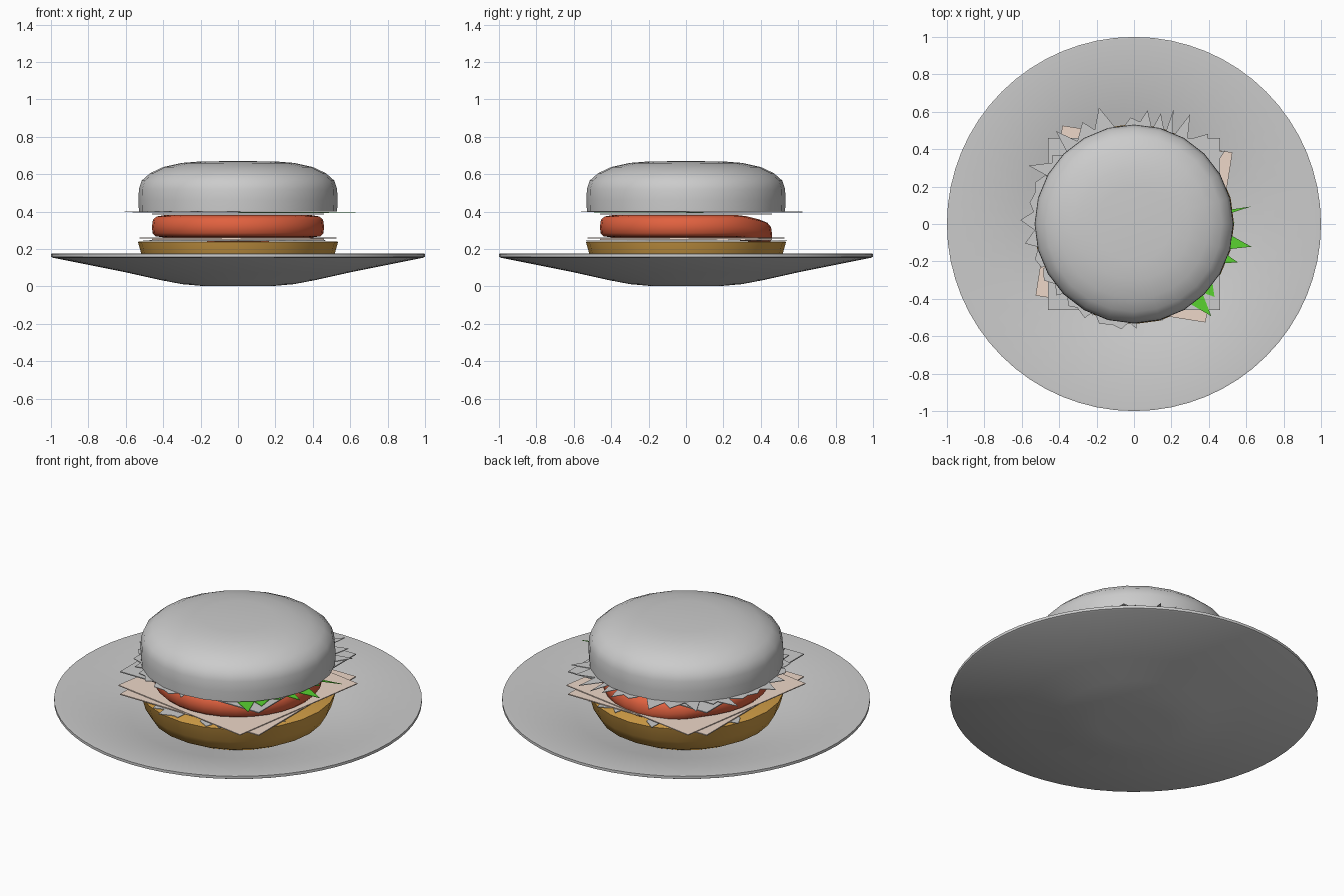
import bpy, bmesh, math, random

if "Cube" in bpy.data.objects:
    bpy.data.objects.remove(bpy.data.objects["Cube"])


def finish(name, bm, color=None, angle=40):
    bmesh.ops.recalc_face_normals(bm, faces=bm.faces)
    me = bpy.data.meshes.new(name)
    bm.to_mesh(me)
    bm.free()
    ob = bpy.data.objects.new(name, me)
    bpy.context.collection.objects.link(ob)
    if color:
        mat = bpy.data.materials.get(color[0]) or bpy.data.materials.new(color[0])
        mat.diffuse_color = (*color[1], 1)
        mat.use_nodes = True
        mat.node_tree.nodes["Principled BSDF"].inputs["Base Color"].default_value = mat.diffuse_color
        me.materials.append(mat)
    if angle:
        bpy.ops.object.select_all(action='DESELECT')
        ob.select_set(True)
        bpy.context.view_layer.objects.active = ob
        bpy.ops.object.shade_smooth_by_angle(angle=math.radians(angle))
    return ob


def revolve(name, profile, sides, color=None):
    """Closed solid of revolution; profile runs from axis to axis."""
    bm = bmesh.new()
    vs = [bm.verts.new((r, 0, z)) for r, z in profile]
    es = [bm.edges.new(p) for p in zip(vs, vs[1:])]
    bmesh.ops.spin(bm, geom=vs + es, cent=(0, 0, 0), axis=(0, 0, 1),
                   angle=2 * math.pi, steps=sides)
    bmesh.ops.remove_doubles(bm, verts=bm.verts, dist=1e-4)
    return finish(name, bm, color)


def slab(name, points, z, thick, color=None):
    """Thin flat sheet cut to an outline."""
    bm = bmesh.new()
    face = bm.faces.new([bm.verts.new((x, y, z)) for x, y in points])
    ext = bmesh.ops.extrude_face_region(bm, geom=[face])
    for v in ext['geom']:
        if isinstance(v, bmesh.types.BMVert):
            v.co.z += thick
    return finish(name, bm, color, angle=0)


def square(half, turn):
    r = half * math.sqrt(2)
    return [(r * math.cos(a), r * math.sin(a))
            for a in (math.radians(45 + turn + 90 * i) for i in range(4))]


def leaf(a0, a1, inner, outer, seed, hub=0.0):
    """Ragged leaf outline spanning angles a0..a1 (degrees)."""
    rnd = random.Random(seed)
    n = max(6, int((a1 - a0) / 5))
    pts = []
    for i in range(n + 1):
        a = math.radians(a0 + (a1 - a0) * i / n + rnd.uniform(-1.5, 1.5))
        r = rnd.uniform(inner + 0.03, outer) if i % 2 else inner + rnd.uniform(-.02, .03)
        pts.append((r * math.cos(a), r * math.sin(a)))
    m = math.radians((a0 + a1) / 2)
    pts.append((hub * math.cos(m), hub * math.sin(m)))
    return pts


BUN = ("bun_brown", (0.62, 0.33, 0.06))
RED = ("tomato_red", (0.75, 0.12, 0.05))
HAM = ("ham_pink", (0.85, 0.68, 0.58))
GREEN = ("leaf_green", (0.1, 0.65, 0.03))

# Plate: shallow dish
revolve("plate", [(0, .005), (.2, .003), (.3, .012), (.42, .035), (.6, .075), (.99, .153),
                  (1, .158), (1, .174), (.99, .176), (.6, .095), (.42, .057),
                  (.3, .034), (.2, .025), (0, .025)], 64)

# Buns
revolve("bottom_bun", [(0, .04), (.3, .04), (.41, .055), (.475, .09), (.51, .15),
                       (.535, .237), (.53, .24), (0, .24)], 24, BUN)
revolve("top_bun", [(0, .40), (.53, .40), (.532, .46), (.53, .52), (.515, .565),
                    (.47, .605), (.4, .638), (.3, .66), (.2, .668), (0, .67)], 24)

# Tomato slice, drooping at the back
tomato = revolve("tomato", [(0, .262), (.40, .262), (.44, .268), (.457, .285), (.46, .32),
                            (.455, .355), (.435, .374), (.39, .381), (0, .381)], 32, RED)
for v in tomato.data.vertices:
    if v.co.y > .3:
        v.co.z -= (v.co.y - .3) * .25

# Square slices
slab("ham_lower", square(.46, 0), .249, .006, HAM)
slab("ham_upper", square(.46, -9), .256, .005, HAM)
slab("cheese_slice", square(.46, 0), .384, .006)

# Lettuce leaves between the layers
for i, (a0, a1) in enumerate([(-160, -95), (-80, -25), (20, 75), (100, 160)]):
    slab(f"lower_lettuce_{i}", leaf(a0, a1, .48, .57, 10 + i), .242 + .001 * i, .003)
for i, (a0, a1, out) in enumerate([(35, 72, .66), (73, 95, .63), (102, 150, .66),
                                   (151, 205, .61), (206, 272, .57)]):
    slab(f"upper_lettuce_{i}", leaf(a0, a1, .53, out, 30 + i), .394 + .001 * i, .003)
slab("green_lettuce", leaf(-56, 10, .49, .65, 5), .391, .003, GREEN)
